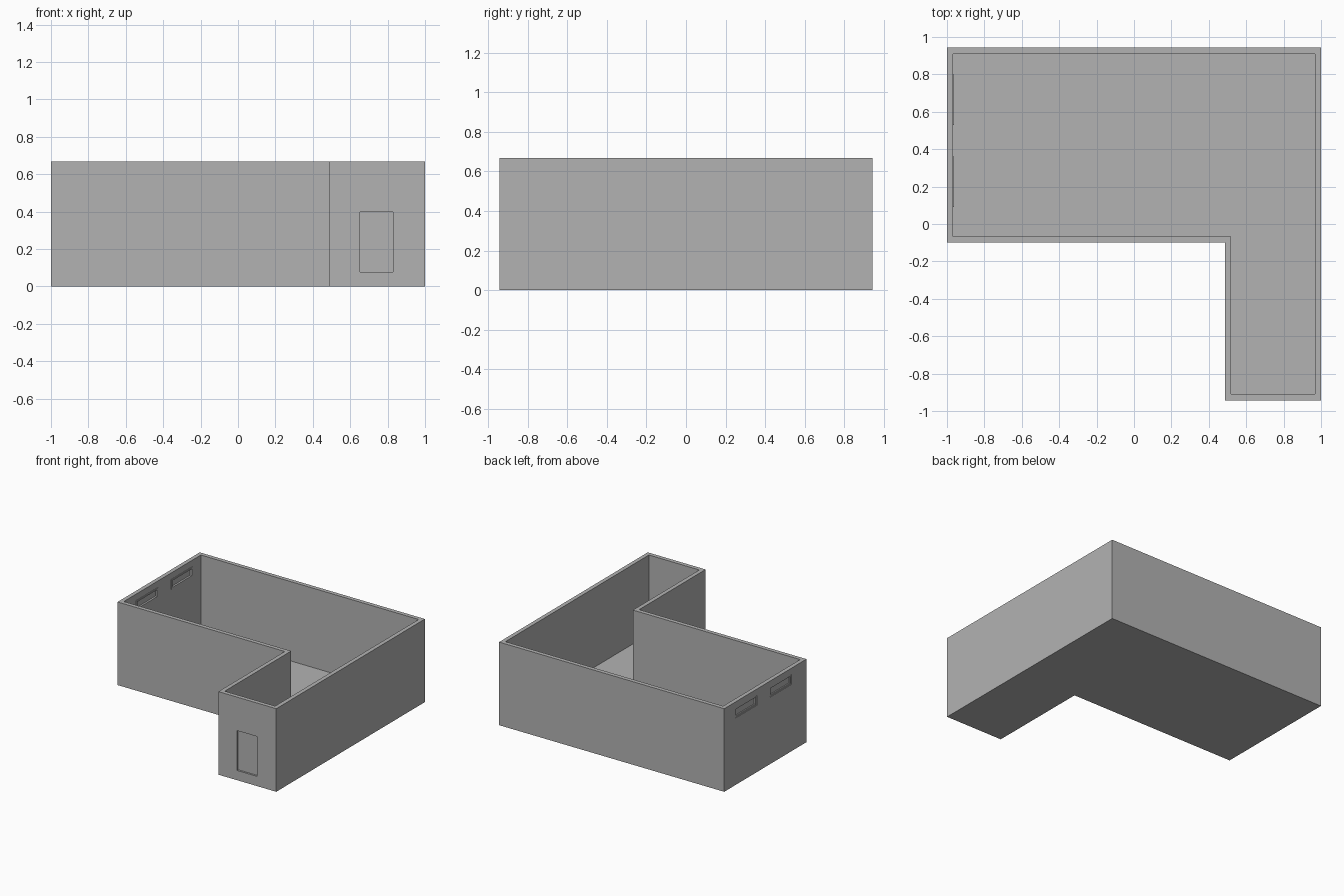
import bpy
import bmesh
from mathutils import Vector

default = bpy.data.objects.get("Cube")
if default:
    bpy.data.objects.remove(default, do_unlink=True)

HEIGHT, WALL, FLOOR = 0.667, 0.033, 0.03

plaster = bpy.data.materials.new("grey plaster")
plaster.use_nodes = True
GREY = (0.45, 0.45, 0.45, 1)
plaster.diffuse_color = GREY
plaster.node_tree.nodes["Principled BSDF"].inputs["Base Color"].default_value = GREY


def finish(name, bm):
    """Turn a bmesh into a named, coloured object."""
    bmesh.ops.recalc_face_normals(bm, faces=bm.faces)
    mesh = bpy.data.meshes.new(name)
    bm.to_mesh(mesh)
    bm.free()
    mesh.materials.append(plaster)
    obj = bpy.data.objects.new(name, mesh)
    bpy.context.collection.objects.link(obj)
    return obj


def box(name, low, high):
    """Box between two opposite corners."""
    low, high = Vector(low), Vector(high)
    bm = bmesh.new()
    bmesh.ops.create_cube(bm, size=1)
    bmesh.ops.scale(bm, vec=high - low, verts=bm.verts)
    bmesh.ops.translate(bm, vec=(low + high) / 2, verts=bm.verts)
    return finish(name, bm)


def cut(target, low, high):
    """Subtract a box from the target."""
    cutter = box("cutter", low, high)
    cutter.hide_render = True
    mod = target.modifiers.new("opening", "BOOLEAN")
    mod.operation = "DIFFERENCE"
    mod.solver = "EXACT"
    mod.object = cutter
    bpy.context.view_layer.objects.active = target
    bpy.ops.object.modifier_apply(modifier=mod.name)
    bpy.data.objects.remove(cutter, do_unlink=True)


# L-shaped shell: extrude the plan, then sink the inset top to leave walls and floor
plan = [(-1, -0.1), (0.486, -0.1), (0.486, -0.943), (1, -0.943), (1, 0.943), (-1, 0.943)]
bm = bmesh.new()
base = bm.faces.new([bm.verts.new((x, y, 0)) for x, y in plan])
raised = bmesh.ops.extrude_face_region(bm, geom=[base], use_keep_orig=True)["geom"]
bmesh.ops.translate(bm, vec=(0, 0, HEIGHT), verts=[v for v in raised if isinstance(v, bmesh.types.BMVert)])
bmesh.ops.recalc_face_normals(bm, faces=bm.faces)
top = next(f for f in bm.faces if f.normal.z > 0.9)
bmesh.ops.inset_region(bm, faces=[top], thickness=WALL, use_even_offset=True)
bmesh.ops.inset_region(bm, faces=[top], thickness=0, depth=FLOOR - HEIGHT)
shell = finish("walls_and_floor", bm)

# Door recess in the front of the wing
cut(shell, (0.652, -1, 0.078), (0.828, -0.928, 0.398))

# Two high windows in the side wall: opening, slim frame and pane
LOW, HIGH, RIM = 0.537, 0.615, 0.012
for label, start in (("front", 0.09), ("back", 0.53)):
    end = start + 0.27
    cut(shell, (-1.1, start, LOW), (-0.9, end, HIGH))
    frame = box(label + "_window_frame", (-0.995, start, LOW), (-0.962, end, HIGH))
    cut(frame, (-1.1, start + RIM, LOW + RIM), (-0.9, end - RIM, HIGH - RIM))
    box(label + "_window_pane", (-0.985, start + RIM, LOW + RIM), (-0.977, end - RIM, HIGH - RIM))
